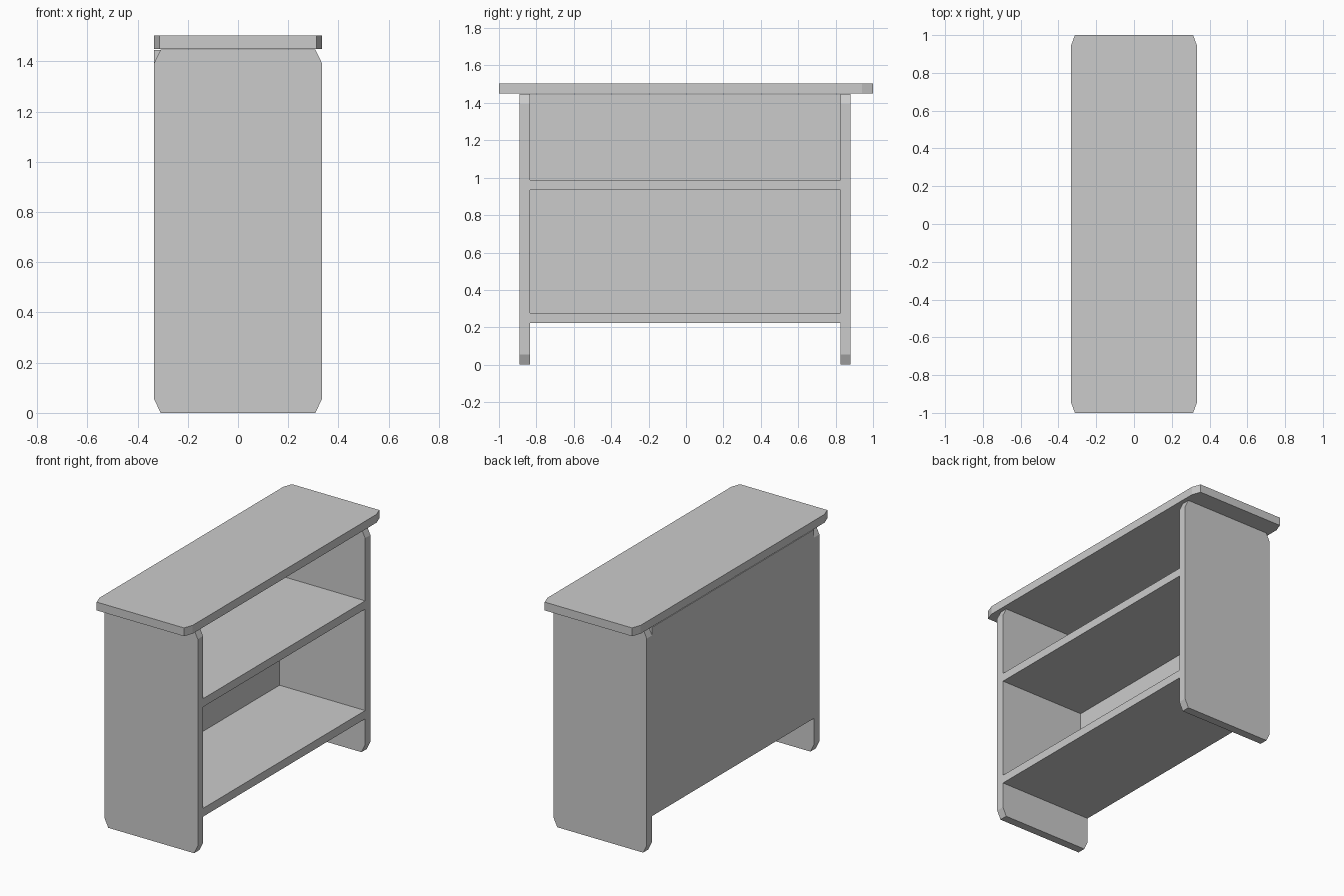
import bpy
import bmesh
from mathutils import Vector

if "Cube" in bpy.data.objects:
    bpy.data.objects.remove(bpy.data.objects["Cube"])

HALF_X = 0.334          # half depth of the bookcase
Y_MIN, Y_MAX = -0.835, 0.825   # inner faces of the two sides
THICK = 0.054           # board thickness


def prism(name, outline, offset):
    """Extrude a flat outline along an offset vector."""
    bm = bmesh.new()
    face = bm.faces.new([bm.verts.new(p) for p in outline])
    result = bmesh.ops.extrude_face_region(bm, geom=[face])
    moved = [g for g in result["geom"] if isinstance(g, bmesh.types.BMVert)]
    bmesh.ops.translate(bm, verts=moved, vec=Vector(offset))
    bmesh.ops.recalc_face_normals(bm, faces=bm.faces)
    mesh = bpy.data.meshes.new(name)
    bm.to_mesh(mesh)
    bm.free()
    obj = bpy.data.objects.new(name, mesh)
    bpy.context.collection.objects.link(obj)
    return obj


def cut_rect(u, v0, v1, cu, cv):
    """Rectangle from -u to u and v0 to v1 with its corners cut off."""
    return [(-u + cu, v0), (u - cu, v0), (u, v0 + cv), (u, v1 - cv),
            (u - cu, v1), (-u + cu, v1), (-u, v1 - cv), (-u, v0 + cv)]


def box(name, x0, x1, z0, z1):
    """Board spanning between the two sides."""
    outline = [(x0, Y_MIN, z0), (x1, Y_MIN, z0), (x1, Y_MIN, z1), (x0, Y_MIN, z1)]
    return prism(name, outline, (0, Y_MAX - Y_MIN, 0))


# Top board with cut corners
prism("top_board", [(x, y, 1.45) for x, y in cut_rect(HALF_X, -1, 1, 0.021, 0.058)],
      (0, 0, THICK))

# Side boards with cut corners
for name, y in (("left_side", Y_MIN - THICK), ("right_side", Y_MAX)):
    prism(name, [(x, y, z) for x, z in cut_rect(HALF_X, 0, 1.448, 0.026, 0.054)],
          (0, THICK, 0))

# Shelves, full depth
for name, z in (("lower_shelf", 0.223), ("middle_shelf", 0.934)):
    box(name, -HALF_X, HALF_X, z, z + THICK)

# Back panel
box("back_panel", -HALF_X, -HALF_X + THICK, 0.223, 1.446)
